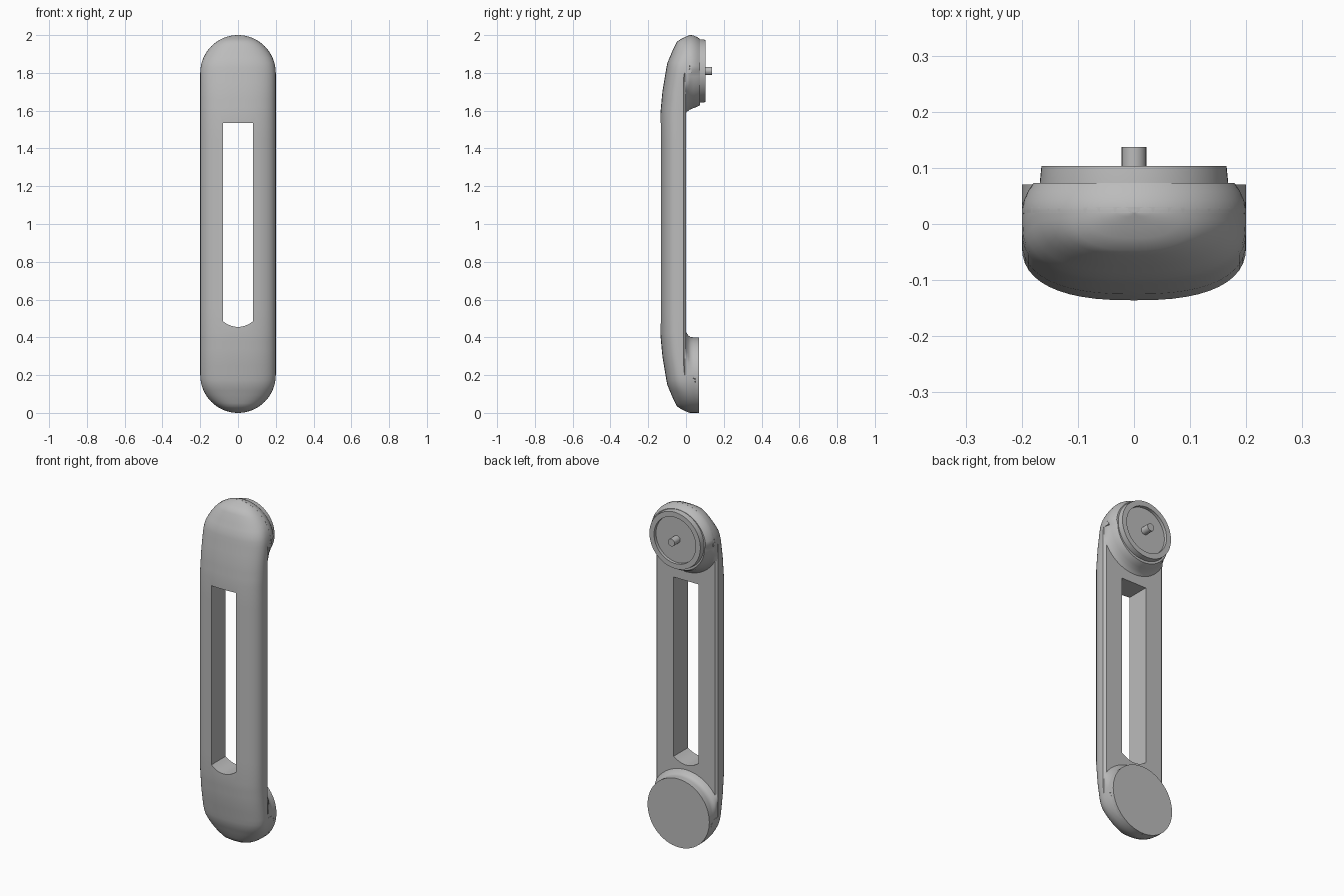
import bpy, bmesh, math

cube = bpy.data.objects.get("Cube")
if cube:
    bpy.data.objects.remove(cube, do_unlink=True)

grey = bpy.data.materials.new("plain_grey")
grey.use_nodes = True
COLOR = (0.5, 0.5, 0.5, 1)
grey.diffuse_color = COLOR
grey.node_tree.nodes["Principled BSDF"].inputs["Base Color"].default_value = COLOR


def skin(name, rings):
    """Closed solid through a list of equal-length rings of points."""
    bm = bmesh.new()
    loops = [[bm.verts.new(p) for p in ring] for ring in rings]
    for a, b in zip(loops, loops[1:]):
        for i in range(len(a)):
            j = (i + 1) % len(a)
            bm.faces.new((a[i], a[j], b[j], b[i]))
    bm.faces.new(loops[0][::-1])
    bm.faces.new(loops[-1])
    bmesh.ops.recalc_face_normals(bm, faces=bm.faces)
    mesh = bpy.data.meshes.new(name)
    bm.to_mesh(mesh)
    bm.free()
    obj = bpy.data.objects.new(name, mesh)
    bpy.context.collection.objects.link(obj)
    mesh.materials.append(grey)
    return obj


def smooth(obj, degrees=35):
    bpy.ops.object.select_all(action='DESELECT')
    obj.select_set(True)
    bpy.context.view_layer.objects.active = obj
    bpy.ops.object.shade_smooth_by_angle(angle=math.radians(degrees))


def turned(name, z, inner, outer=None, n=64):
    """Turned solid along y; the half facing the bar's end may use another profile."""
    outer = outer or inner
    rings = []
    for pin, pout in zip(inner, outer):
        ring = []
        for k in range(n):
            a = 2 * math.pi * k / n
            away = math.sin(a) * (z - 1) > 1e-4
            r, y = pout if away else pin
            x = max(-0.199, min(0.199, r * math.cos(a))) if y < 0.03 else r * math.cos(a)
            ring.append((x, y, z + r * math.sin(a)))
        rings.append(ring)
    obj = skin(name, rings)
    smooth(obj)
    return obj


# Front outline of the bar: distance from mid height, depth
FRONT = [(0, -0.136), (0.58, -0.136), (0.7, -0.125), (0.85, -0.1),
         (0.93, -0.066), (0.97, -0.045), (0.99, -0.005), (1.0, 0.02)]


def front_y(d):
    for (d0, y0), (d1, y1) in zip(FRONT, FRONT[1:]):
        if d <= d1:
            return y0 + (y1 - y0) * (d - d0) / (d1 - d0)
    return FRONT[-1][1]


def section(d, side, back, bevel):
    """Cross-section: flat back, upright sides, softly bowed front."""
    w = 0.2 if d <= 0.8 else math.sqrt(max(0, 0.04 - (d - 0.8) ** 2))
    yf = front_y(d)
    ys = min(yf + 0.1, back - 0.004)
    b = min(bevel, w * 0.3)
    half = [(w - b, back), (w, back - max(b, 0.002))]
    for k in range(13):
        t = k / 12 * math.pi / 2
        half.append((w * math.cos(t) ** 0.8, ys + (yf - ys) * math.sin(t) ** 0.8))
    half[-1] = (0, yf)
    points = half + [(-x, y) for x, y in reversed(half[:-1])]
    return [(x, y, 1 + side * d) for x, y in points]


# Main bar
ARC = [0.8 + 0.2 * math.sin(math.radians(a)) for a in range(0, 89, 8)]
ARC += [0.8 + 0.2 * math.sin(math.radians(a)) for a in (89, 89.7)]
MID = [0.45, 0.58, 0.62, 0.66, 0.7, 0.75, 0.8]
rows = [section(d, -1, 0.06, 0.0005) for d in reversed(ARC)]
rows += [section(d, -1, 0, 0.012) for d in reversed(MID)]
rows += [section(d, 1, 0, 0.012) for d in MID]
rows += [section(d, 1, 0.03, 0.0005) for d in ARC]
bar = skin("slotted_bar", rows)

# Slot through the bar, with a dished lower end
outline = [(0.08, 1.535), (-0.08, 1.535)]
for k in range(13):
    x = -0.08 + 0.16 * k / 12
    outline.append((x, 0.455 + 0.03 * (x / 0.08) ** 2))
cutter = skin("slot_cutter", [[(x, y, z) for x, z in outline] for y in (-0.3, 0.3)])
cutter.hide_render = True
cut = bar.modifiers.new("slot", 'BOOLEAN')
cut.operation = 'DIFFERENCE'
cut.solver = 'EXACT'
cut.object = cutter
bpy.context.view_layer.objects.active = bar
bar.select_set(True)
bpy.ops.object.modifier_apply(modifier="slot")
bpy.data.objects.remove(cutter, do_unlink=True)
smooth(bar)

# Lower pad, flared where it meets the bar
turned("lower_pad", 0.2,
       [(0.235, -0.006), (0.222, 0.004), (0.208, 0.014), (0.201, 0.026), (0.2, 0.04), (0.2, 0.07)],
       [(0.2, 0.05), (0.2, 0.052), (0.2, 0.054), (0.2, 0.056), (0.2, 0.058), (0.2, 0.07)])

# Upper pad, tapering to a lip
turned("upper_pad", 1.8,
       [(0.22, -0.006), (0.205, 0.006), (0.195, 0.02), (0.186, 0.04), (0.18, 0.058), (0.172, 0.073)],
       [(0.2, 0.02), (0.2, 0.024), (0.2, 0.028), (0.197, 0.042), (0.19, 0.058), (0.18, 0.073)])

# Recessed cap and its pin
turned("mounting_cap", 1.81,
       [(0.168, 0.06), (0.168, 0.073), (0.165, 0.103), (0.135, 0.103), (0.135, 0.085)])
turned("mounting_pin", 1.81, [(0.022, 0.08), (0.022, 0.137)], n=24)
